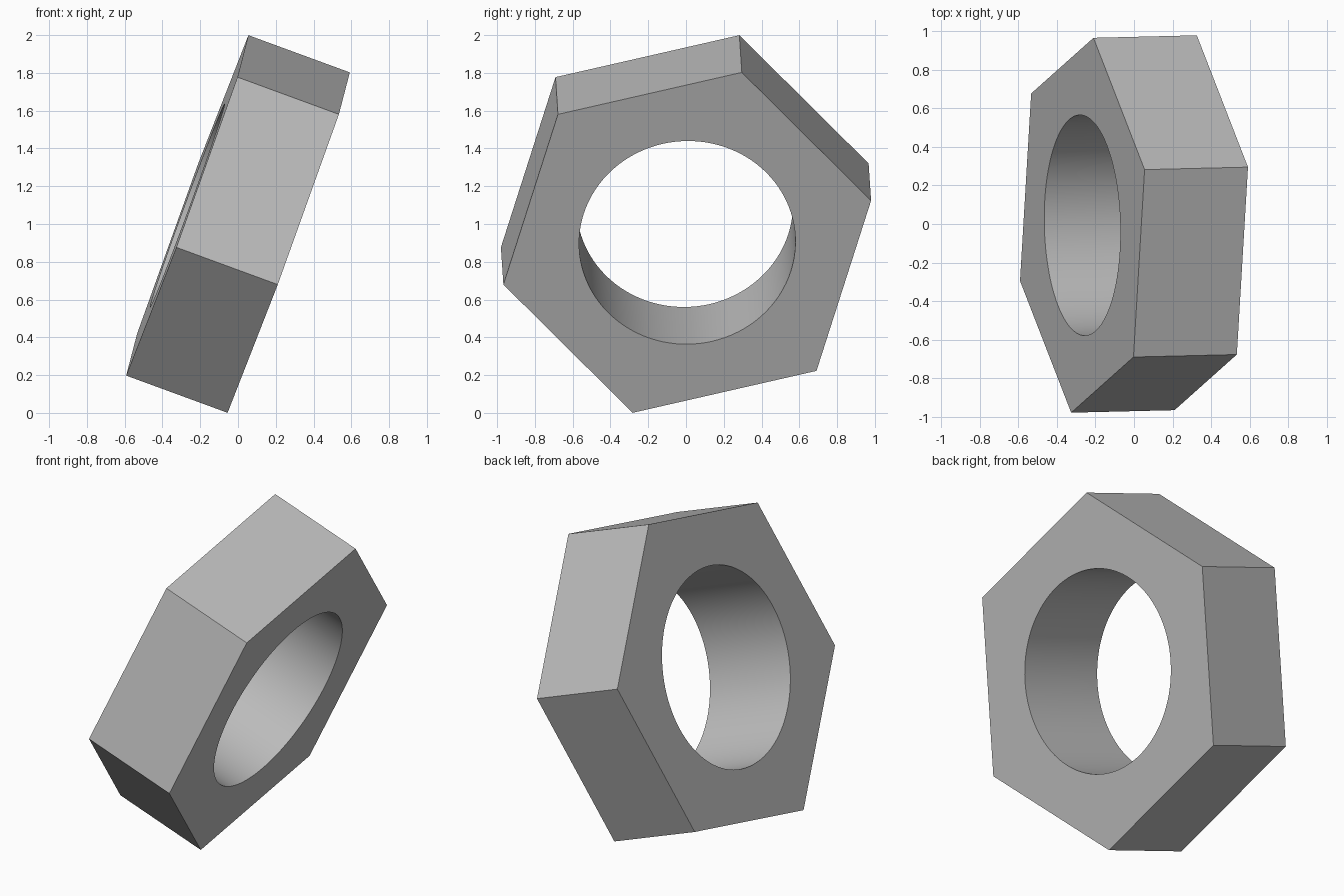
import bpy
import bmesh
from math import cos, sin, tau, radians
from mathutils import Matrix, Vector

if "Cube" in bpy.data.objects:
    bpy.data.objects.remove(bpy.data.objects["Cube"], do_unlink=True)

RADIUS, HOLE, THICKNESS = 1.0, 0.573, 0.572

steel = bpy.data.materials.new("plain grey")
steel.use_nodes = True
grey = (0.5, 0.5, 0.5, 1)
steel.diffuse_color = grey
steel.node_tree.nodes["Principled BSDF"].inputs["Base Color"].default_value = grey


def loop(bm, count, radius):
    """Closed ring of edges in the local XY plane."""
    verts = [bm.verts.new((radius * cos(tau * i / count), radius * sin(tau * i / count),
                           -THICKNESS / 2)) for i in range(count)]
    return [bm.edges.new((verts[i - 1], verts[i])) for i in range(count)]


# Hexagon with a round hole, extruded along its axis
bm = bmesh.new()
edges = loop(bm, 6, RADIUS) + loop(bm, 96, HOLE)
bmesh.ops.triangle_fill(bm, use_beauty=True, use_dissolve=False, edges=edges)
extruded = bmesh.ops.extrude_face_region(bm, geom=bm.faces[:], use_keep_orig=True)
top = [v for v in extruded["geom"] if isinstance(v, bmesh.types.BMVert)]
bmesh.ops.translate(bm, verts=top, vec=(0, 0, THICKNESS))
bmesh.ops.recalc_face_normals(bm, faces=bm.faces[:])

# Tilt: local Z follows the bore, local X points at the uppermost corner
bore = Vector((0.537, 0.013, -0.197)).normalized()
corner = Vector((0.322, 0.289, 0.902))
corner = (corner - bore * corner.dot(bore)).normalized()
turn = Matrix((corner, bore.cross(corner), bore)).transposed().to_4x4()
bm.transform(Matrix.Translation((0, 0, 1)) @ turn)

mesh = bpy.data.meshes.new("hex_nut")
bm.to_mesh(mesh)
bm.free()
mesh.materials.append(steel)
nut = bpy.data.objects.new("hex_nut", mesh)
bpy.context.collection.objects.link(nut)

# Smooth bore, crisp outer edges
bpy.context.view_layer.objects.active = nut
nut.select_set(True)
bpy.ops.object.shade_smooth_by_angle(angle=radians(30))
